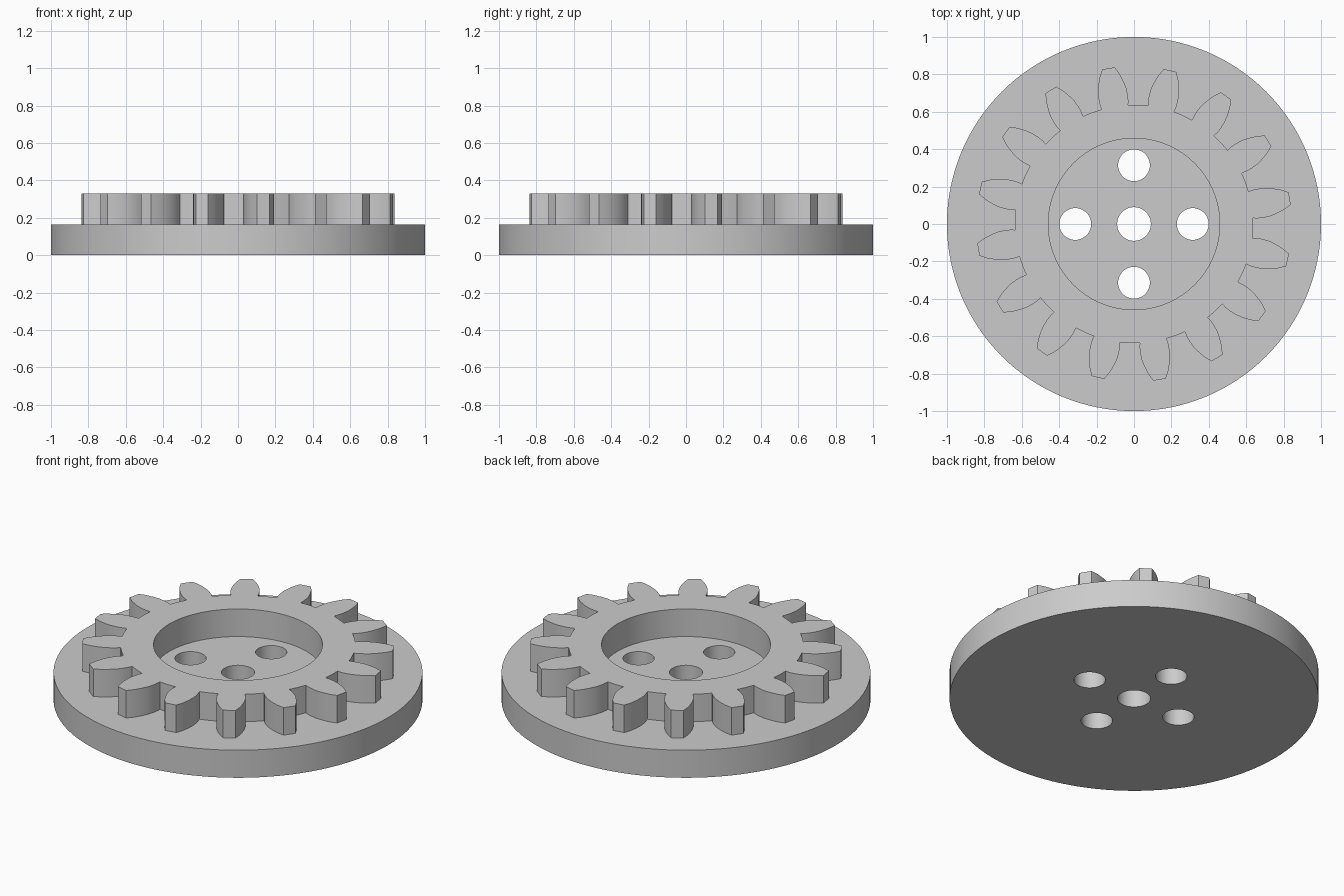
import bpy
import bmesh
from math import sin, cos, radians, tau

cube = bpy.data.objects.get("Cube")
if cube:
    bpy.data.objects.remove(cube, do_unlink=True)

DISC_TOP = 0.165
GEAR_TOP = 0.33
TEETH = 16
FIRST_TOOTH = radians(90 - 13.2)
# Half a tooth, root to tip: radius, half angle in degrees
FLANK = [(0.637, 6.5), (0.66, 6.7), (0.695, 6.5), (0.73, 6.0),
         (0.765, 5.1), (0.805, 3.9), (0.844, 2.3)]

grey = bpy.data.materials.new("plain grey")
grey.use_nodes = True
grey.diffuse_color = (0.6, 0.6, 0.6, 1)
grey.node_tree.nodes["Principled BSDF"].inputs["Base Color"].default_value = (0.6, 0.6, 0.6, 1)


def circle(radius, x=0, y=0, count=64):
    return [(x + radius * cos(tau * i / count), y + radius * sin(tau * i / count))
            for i in range(count)]


def gear_outline():
    points = []
    for tooth in range(TEETH):
        middle = FIRST_TOOTH + tau * tooth / TEETH
        rising = [(r, -a) for r, a in FLANK]
        for r, a in rising + FLANK[::-1]:
            angle = middle + radians(a)
            points.append((r * cos(angle), r * sin(angle)))
        # Middle of the valley before the next tooth
        valley = middle + tau / TEETH / 2
        points.append((FLANK[0][0] * cos(valley), FLANK[0][0] * sin(valley)))
    return points


def plate(name, loops, bottom, top):
    """Extrude closed outlines; inner loops become holes."""
    curve = bpy.data.curves.new(name + "_profile", 'CURVE')
    curve.dimensions = '2D'
    curve.fill_mode = 'BOTH'
    curve.extrude = (top - bottom) / 2
    for loop in loops:
        spline = curve.splines.new('POLY')
        spline.points.add(len(loop) - 1)
        for point, (x, y) in zip(spline.points, loop):
            point.co = (x, y, 0, 1)
        spline.use_cyclic_u = True
    profile = bpy.data.objects.new(name + "_profile", curve)
    bpy.context.scene.collection.objects.link(profile)
    graph = bpy.context.evaluated_depsgraph_get()
    mesh = bpy.data.meshes.new_from_object(profile.evaluated_get(graph))
    bpy.data.objects.remove(profile, do_unlink=True)

    # Weld the caps to the walls and set the plate at its height
    bm = bmesh.new()
    bm.from_mesh(mesh)
    bmesh.ops.remove_doubles(bm, verts=bm.verts[:], dist=0.0001)
    bmesh.ops.translate(bm, verts=bm.verts[:], vec=(0, 0, (top + bottom) / 2))
    bmesh.ops.recalc_face_normals(bm, faces=bm.faces[:])
    bm.to_mesh(mesh)
    bm.free()
    mesh.materials.clear()
    mesh.materials.append(grey)

    obj = bpy.data.objects.new(name, mesh)
    bpy.context.scene.collection.objects.link(obj)
    bpy.ops.object.select_all(action='DESELECT')
    obj.select_set(True)
    bpy.context.view_layer.objects.active = obj
    bpy.ops.object.shade_smooth_by_angle(angle=radians(25))
    return obj


# Base disc with a centre hole and four bolt holes
holes = [circle(0.09)]
for i in range(4):
    angle = tau * i / 4
    holes.append(circle(0.085, 0.314 * cos(angle), 0.314 * sin(angle)))
plate("base_disc", [circle(1, count=128)] + holes, 0, DISC_TOP)

# Toothed ring with an open bore
plate("gear_ring", [gear_outline(), circle(0.458, count=96)], DISC_TOP, GEAR_TOP)
